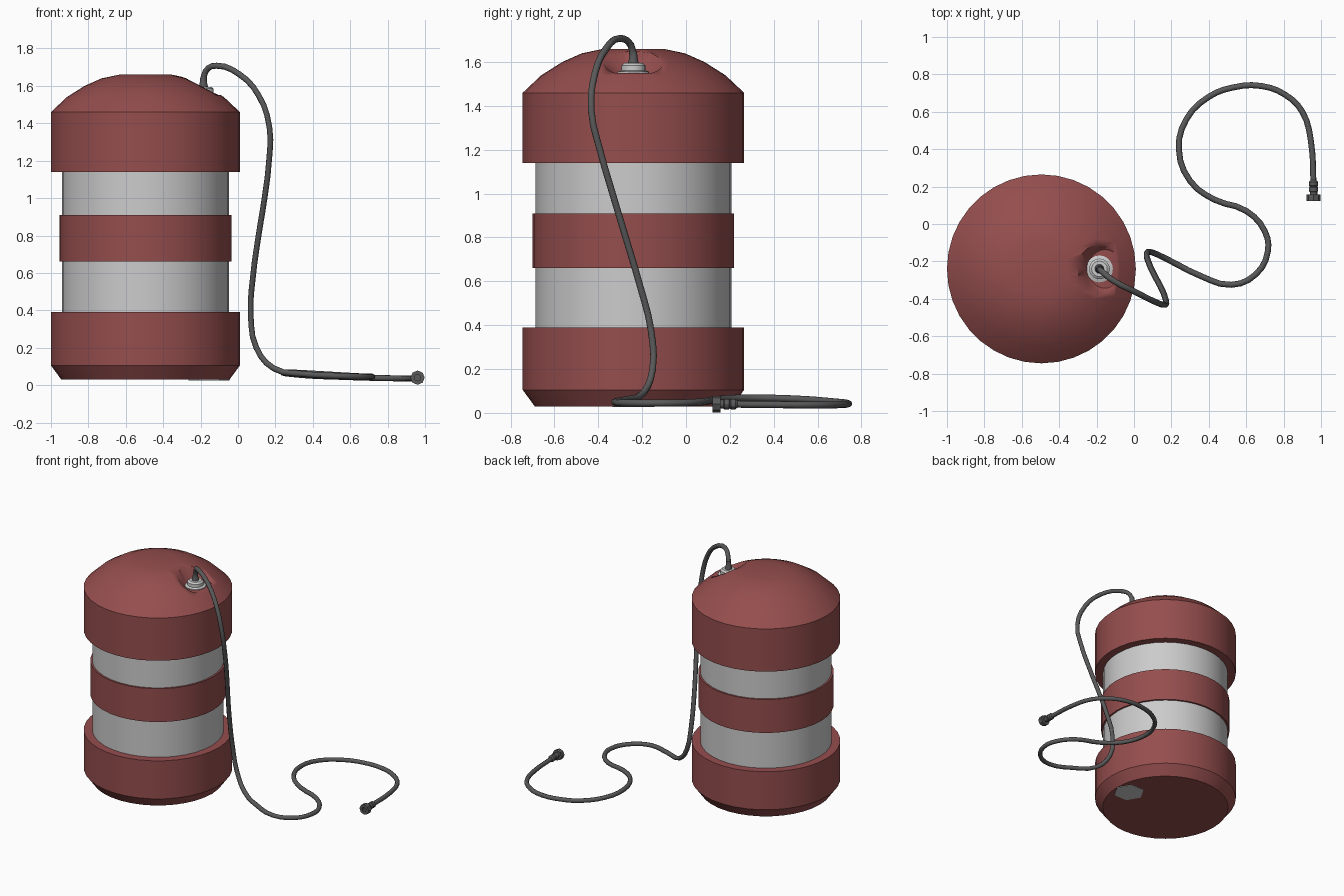
import bpy, bmesh, math
from mathutils import Matrix

if "Cube" in bpy.data.objects:
    bpy.data.objects.remove(bpy.data.objects["Cube"])

CX, CY = -0.495, -0.24
SIDES = 36


def material(name, rgb):
    m = bpy.data.materials.new(name)
    m.diffuse_color = (*rgb, 1)
    m.use_nodes = True
    m.node_tree.nodes["Principled BSDF"].inputs["Base Color"].default_value = m.diffuse_color
    return m


RED = material("red", (0.30, 0.075, 0.075))
DARK = material("dark rubber", (0.10, 0.10, 0.10))


def finish(ob, mat=None, angle=30):
    if mat:
        ob.data.materials.append(mat)
    bpy.ops.object.select_all(action='DESELECT')
    ob.select_set(True)
    bpy.context.view_layer.objects.active = ob
    bpy.ops.object.shade_smooth_by_angle(angle=math.radians(angle))
    return ob


def lathe(name, profile, loc, mat=None, sides=SIDES, rot=None, angle=30):
    """Closed solid turned from (radius, height) points, capped at both ends."""
    bm = bmesh.new()
    rings = []
    for r, z in profile:
        rings.append([bm.verts.new((r * math.cos(2 * math.pi * i / sides),
                                    r * math.sin(2 * math.pi * i / sides), z))
                      for i in range(sides)])
    for a, b in zip(rings, rings[1:]):
        for i in range(sides):
            j = (i + 1) % sides
            bm.faces.new((a[i], a[j], b[j], b[i]))
    bm.faces.new(rings[0][::-1])
    bm.faces.new(rings[-1])
    if rot:
        bm.transform(rot)
    me = bpy.data.meshes.new(name)
    bm.to_mesh(me)
    bm.free()
    ob = bpy.data.objects.new(name, me)
    ob.location = loc
    bpy.context.collection.objects.link(ob)
    return finish(ob, mat, angle)


# Barrel: base, grey core bands, middle ring
lathe("base", [(0.45, 0.03), (0.505, 0.105), (0.505, 0.39)], (CX, CY, 0), RED)
lathe("lower_grey_band", [(0.447, 0.385), (0.447, 0.665)], (CX, CY, 0))
lathe("middle_ring", [(0.46, 0.66), (0.46, 0.91)], (CX, CY, 0), RED)
lathe("upper_grey_band", [(0.447, 0.905), (0.447, 1.145)], (CX, CY, 0))

# Domed lid with a recess cut out for the outlet
lid = lathe("lid", [(0.505, 1.14), (0.505, 1.46), (0.42, 1.54), (0.325, 1.60),
                    (0.235, 1.64), (0.14, 1.66)], (CX, CY, 0), RED)
cutter = lathe("recess_cutter", [(0.09, 1.55), (0.105, 1.565), (0.18, 1.72)],
               (-0.155, CY, 0), RED, 24)
cutter.scale.y = 1.15
cutter.hide_render = True
cutter.hide_viewport = True
cut = lid.modifiers.new("recess", 'BOOLEAN')
cut.object = cutter
cut.operation = 'DIFFERENCE'
cut.solver = 'EXACT'

# Bottom plate under the outlet
lathe("bottom_plate", [(0.11, 0.026), (0.11, 0.032)], (-0.155, CY, 0), sides=6)

# Outlet collar and the hose stem in it
lathe("outlet_collar", [(0.072, 1.54), (0.072, 1.556), (0.055, 1.562),
                        (0.055, 1.585), (0.042, 1.595)], (-0.185, CY, 0), sides=20)
lathe("outlet_stem", [(0.026, 1.59), (0.02, 1.615), (0.016, 1.65)],
      (-0.185, CY, 0), DARK, 12)

# Hose: rises from the outlet, falls down the side, snakes along the floor
path = [(-0.185, -0.24, 1.60), (-0.172, -0.253, 1.68), (-0.115, -0.30, 1.708),
        (0.01, -0.365, 1.66), (0.11, -0.415, 1.55), (0.168, -0.432, 1.38),
        (0.165, -0.39, 1.19), (0.142, -0.335, 1.0), (0.11, -0.275, 0.8),
        (0.08, -0.21, 0.58), (0.068, -0.16, 0.38), (0.098, -0.152, 0.2),
        (0.19, -0.195, 0.09), (0.35, -0.275, 0.06), (0.52, -0.325, 0.05),
        (0.65, -0.27, 0.045), (0.715, -0.15, 0.045), (0.70, -0.04, 0.045),
        (0.60, 0.07, 0.05), (0.43, 0.13, 0.06), (0.30, 0.23, 0.067),
        (0.24, 0.40, 0.067), (0.28, 0.56, 0.06), (0.40, 0.68, 0.05),
        (0.53, 0.73, 0.045), (0.68, 0.738, 0.04), (0.81, 0.69, 0.037),
        (0.90, 0.60, 0.036), (0.945, 0.45, 0.037), (0.96, 0.20, 0.04)]
cu = bpy.data.curves.new("hose", 'CURVE')
cu.dimensions = '3D'
cu.resolution_u = 3
cu.bevel_depth = 0.016
cu.bevel_resolution = 2
cu.use_fill_caps = True
sp = cu.splines.new('BEZIER')
sp.bezier_points.add(len(path) - 1)
for bp, p in zip(sp.bezier_points, path):
    bp.co = p
    bp.handle_left_type = bp.handle_right_type = 'AUTO'
cu.materials.append(DARK)
hose = bpy.data.objects.new("hose", cu)
bpy.context.collection.objects.link(hose)
bpy.context.view_layer.objects.active = hose
hose.select_set(True)
bpy.ops.object.select_all(action='DESELECT')
hose.select_set(True)
bpy.ops.object.convert(target='MESH')
finish(bpy.context.view_layer.objects.active, None, 50)

# End fitting: ribbed sleeve and hexagonal nut, lying along y
along_y = Matrix.Rotation(math.radians(90), 4, 'X')
lathe("end_sleeve", [(0.016, -0.235), (0.024, -0.225), (0.024, -0.205), (0.02, -0.20),
                     (0.024, -0.195), (0.024, -0.175), (0.02, -0.17), (0.02, -0.15)],
      (0.96, 0, 0.04), DARK, 12, along_y)
lathe("end_nut", [(0.038, -0.157), (0.038, -0.122), (0.017, -0.122), (0.017, -0.14)],
      (0.96, 0, 0.04), DARK, 8, along_y)
